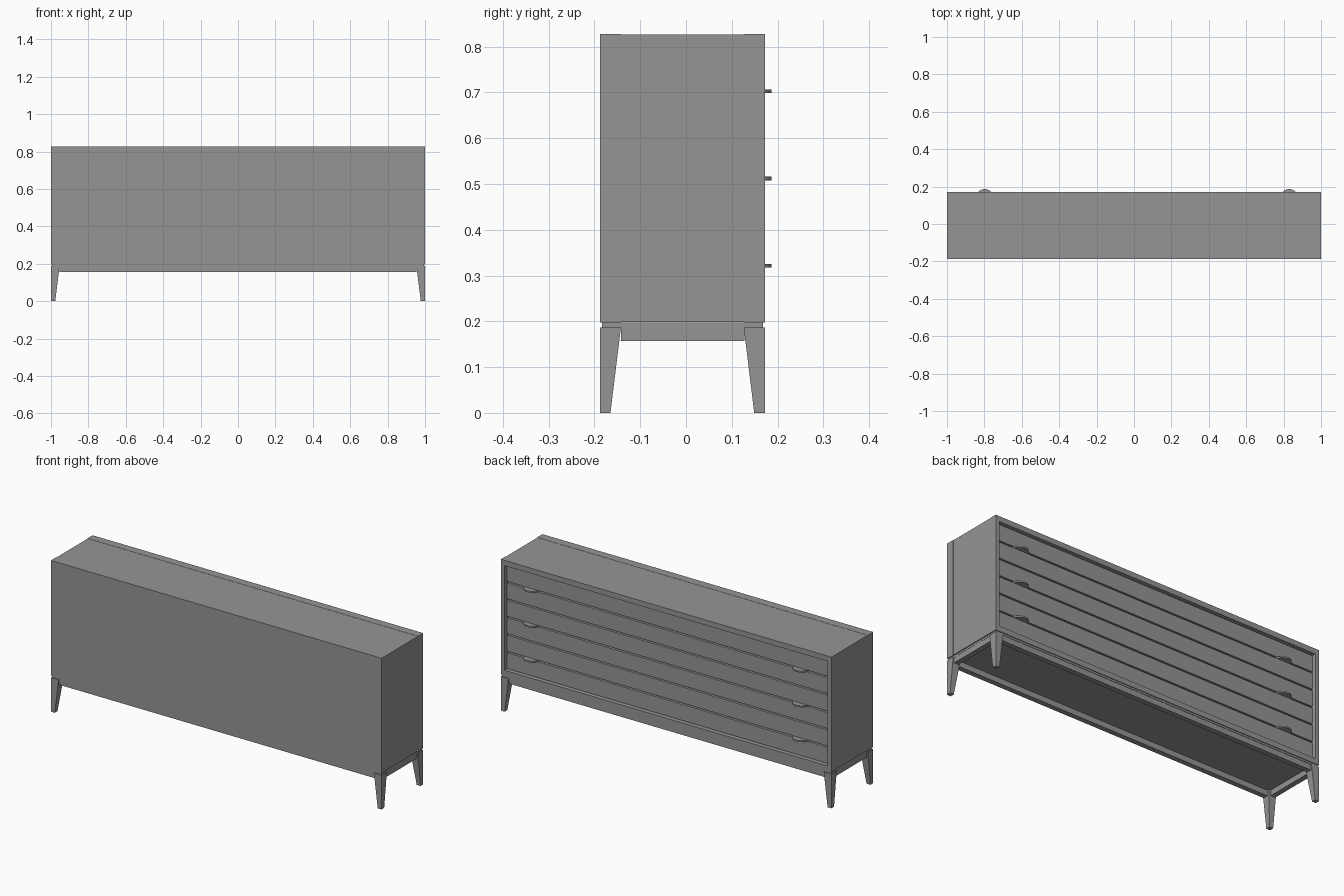
import bpy, bmesh, math

if "Cube" in bpy.data.objects:
    bpy.data.objects.remove(bpy.data.objects["Cube"])

grey = bpy.data.materials.new("plain grey")
grey.use_nodes = True
colour = (0.3, 0.3, 0.3, 1)
grey.diffuse_color = colour
grey.node_tree.nodes["Principled BSDF"].inputs["Base Color"].default_value = colour

BACK, FACE = -0.188, 0.172        # outer planes of the cabinet, drawers face +y
MID = (BACK + FACE) / 2
BOTTOM, TOP = 0.197, 0.827
SEAM_B, SEAM_F = -0.142, 0.128    # seams between frames and middle carcass
RIM, SIDE = 0.029, 0.022          # face frame widths
RAIL_BOTTOM, LEG_TOP = 0.157, 0.187


def finish(name, bm):
    bmesh.ops.recalc_face_normals(bm, faces=bm.faces)
    mesh = bpy.data.meshes.new(name)
    bm.to_mesh(mesh)
    bm.free()
    mesh.materials.append(grey)
    obj = bpy.data.objects.new(name, mesh)
    bpy.context.collection.objects.link(obj)
    return obj


def box(name, x, y, z):
    """Box from (min, max) pairs."""
    bm = bmesh.new()
    bmesh.ops.create_cube(bm, size=1)
    for v in bm.verts:
        v.co = [lo + (c + 0.5) * (hi - lo) for c, (lo, hi) in zip(v.co, (x, y, z))]
    return finish(name, bm)


# Cabinet: rear section, slightly inset middle section, drawer-side frame
inset = 0.001
box("back_panel", (-1, 1), (BACK, SEAM_B), (BOTTOM, TOP))
box("carcass", (inset - 1, 1 - inset), (SEAM_B, SEAM_F), (BOTTOM + inset, TOP - inset))
box("frame_top", (-1, 1), (SEAM_F, FACE), (TOP - RIM, TOP))
box("frame_bottom", (-1, 1), (SEAM_F, FACE), (BOTTOM, BOTTOM + RIM))
for side, s in (("left", 1), ("right", -1)):
    box(side + "_frame_stile", sorted((s, s * (1 - SIDE))), (SEAM_F, FACE),
        (BOTTOM + RIM, TOP - RIM))

# Drawers: an upper and a lower board each, with a shadow gap between
gap = 0.004
pitch = (TOP - BOTTOM - 2 * RIM) / 3
half_width = 1 - SIDE - gap
for i, row in enumerate(("lower", "middle", "upper")):
    z0 = BOTTOM + RIM + i * pitch
    zm = z0 + pitch / 2
    box(row + "_drawer_bottom_board", (-half_width, half_width),
        (SEAM_F, 0.155), (z0 + gap, zm - gap))
    box(row + "_drawer_top_board", (-half_width, half_width),
        (SEAM_F, 0.155), (zm + gap, z0 + pitch - gap))
    # Half-disc pulls sitting in the gap
    for side, x in (("left", 0.83), ("right", -0.798)):
        bm = bmesh.new()
        steps = 16
        arc = [bm.verts.new((x + 0.045 * math.cos(math.pi * k / steps),
                             0.142 + 0.045 * math.sin(math.pi * k / steps), zm - gap))
               for k in range(steps + 1)]
        face = bm.faces.new(arc)
        top = bmesh.ops.extrude_face_region(bm, geom=[face])["geom"]
        for v in top:
            if isinstance(v, bmesh.types.BMVert):
                v.co.z += 2 * gap
        finish(f"{row}_{side}_pull", bm)

# Recessed plinth between cabinet and base
box("plinth", (-0.995, 0.995), (-0.183, 0.168), (LEG_TOP, BOTTOM))

# Base rails
rail_z = (RAIL_BOTTOM, LEG_TOP)
box("front_rail", (-0.955, 0.955), (-0.182, -0.154), rail_z)
box("back_rail", (-0.955, 0.955), (0.138, 0.166), rail_z)
for side, s in (("left", 1), ("right", -1)):
    box(side + "_rail", sorted((s * 0.994, s * 0.966)), (SEAM_B, SEAM_F), rail_z)

# Legs taper on their inner sides and stay square at the outer corner
for side, sx in (("left", 1), ("right", -1)):
    for end, corner, sy in (("front", BACK, -1), ("back", FACE, 1)):
        leg = box(f"{end}_{side}_leg", sorted((sx, sx * 0.954)),
                  sorted((corner, corner - sy * 0.046)), (0, LEG_TOP))
        for v in leg.data.vertices:
            if v.co.z < 0.01:
                v.co.x = sx + (v.co.x - sx) / 2
                v.co.y = corner + (v.co.y - corner) / 2
